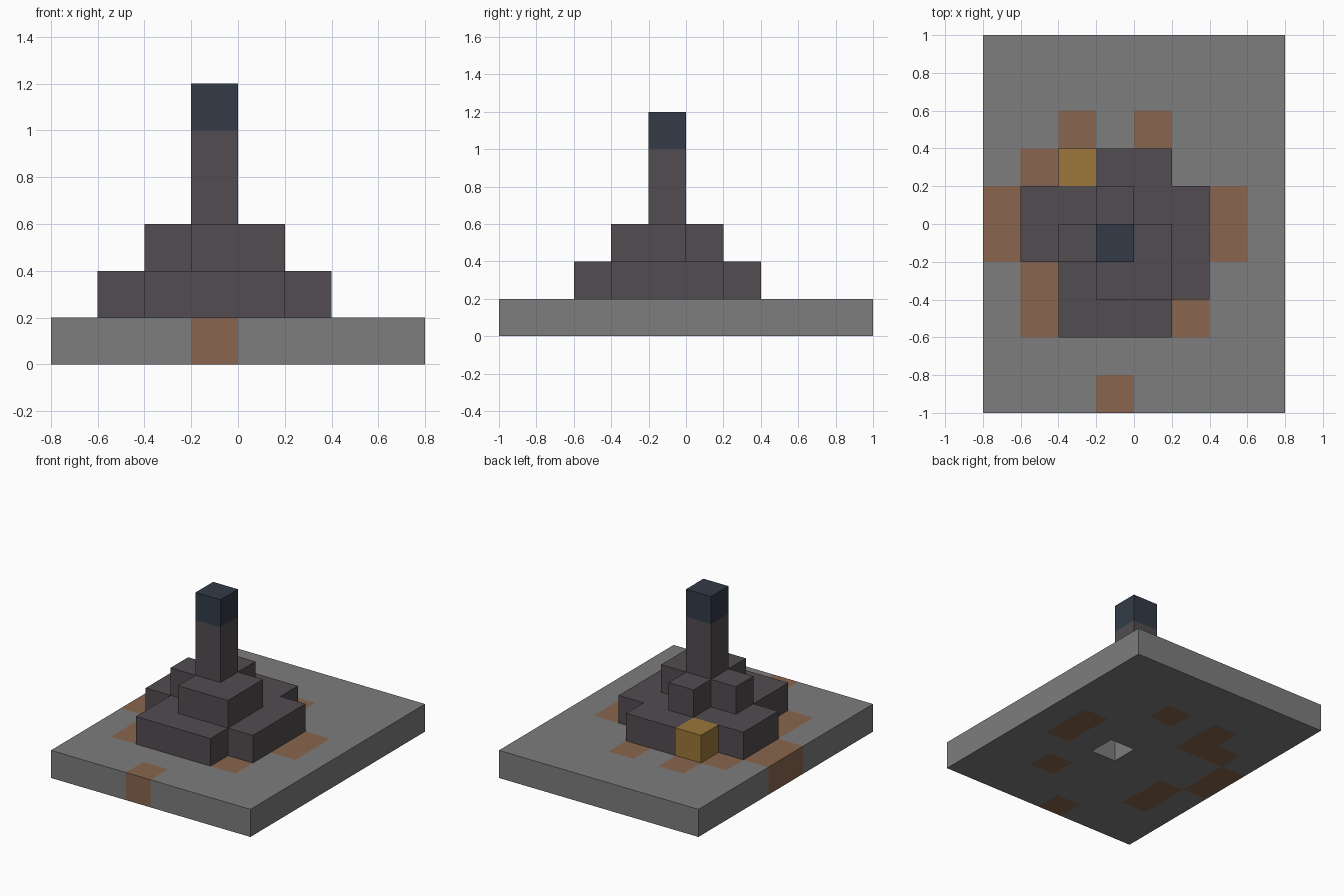
import bpy
import bmesh
from mathutils import Vector

CELL = 0.2

cube = bpy.data.objects.get("Cube")
if cube:
    bpy.data.objects.remove(cube, do_unlink=True)


def material(name, srgb):
    """Flat material from 0-255 display values."""
    linear = [((c / 255 + 0.055) / 1.055) ** 2.4 for c in srgb] + [1.0]
    mat = bpy.data.materials.new(name)
    mat.use_nodes = True
    mat.diffuse_color = linear
    bsdf = next(n for n in mat.node_tree.nodes if n.type == 'BSDF_PRINCIPLED')
    bsdf.inputs["Base Color"].default_value = linear
    bsdf.inputs["Roughness"].default_value = 0.9
    return mat


# Letters used in the floor plans
PALETTE = {
    "s": material("grey_stone", (126, 125, 125)),
    "d": material("brown_dirt", (136, 101, 77)),
    "k": material("dark_stone", (82, 76, 80)),
    "b": material("dark_blue", (50, 59, 71)),
    "g": material("gold", (156, 118, 57)),
}


def layer(name, plan, left, back, bottom, height=CELL):
    """Extrude a plan (rows from back to front, a dot is empty) into one shell."""
    cells = {(i, -j): c for j, row in enumerate(plan)
             for i, c in enumerate(row) if c != "."}
    letters = sorted(set(cells.values()))
    half = Vector((CELL, CELL, height)) / 2
    bm = bmesh.new()
    for (i, j), letter in cells.items():
        centre = Vector((left + (i + 0.5) * CELL, back + (j - 0.5) * CELL,
                         bottom + height / 2))
        for axis in range(3):
            for sign in (-1, 1):
                # Skip walls shared with a neighbouring cell
                step = [0, 0, 0]
                step[axis] = sign
                if axis < 2 and (i + step[0], j + step[1]) in cells:
                    continue
                corners = []
                for p, q in ((-1, -1), (1, -1), (1, 1), (-1, 1)):
                    offset = Vector(step)
                    offset[(axis + 1) % 3] = p * sign
                    offset[(axis + 2) % 3] = q
                    corners.append(bm.verts.new(centre + offset * half))
                bm.faces.new(corners).material_index = letters.index(letter)
    bmesh.ops.remove_doubles(bm, verts=bm.verts, dist=0.001)
    mesh = bpy.data.meshes.new(name)
    for letter in letters:
        mesh.materials.append(PALETTE[letter])
    bm.to_mesh(mesh)
    bm.free()
    bpy.context.collection.objects.link(bpy.data.objects.new(name, mesh))


# Ground slab with dirt patches and one open cell beneath the mound
ground = ["ssssssss",
          "ssssssss",
          "ssdsdsss",
          "sddsssss",
          "dsssssds",
          "dsss.sds",
          "sdssssss",
          "sdsssdss",
          "ssssssss",
          "sssdssss"]
layer("ground_slab", ground, -0.8, 1.0, 0)

# Lower terrace, with a gold block filling its back corner
lower = ["..kk.",
         "kkkkk",
         "kkkkk",
         ".kkkk",
         ".kkk."]
layer("lower_terrace", lower, -0.6, 0.4, 0.2)
layer("gold_block", ["g"], -0.4, 0.4, 0.2)

# Upper terrace
upper = [".k.",
         "kkk",
         ".kk"]
layer("upper_terrace", upper, -0.4, 0.2, 0.4)

# Tower and its cap
layer("tower", ["k"], -0.2, 0, 0.6, 0.4)
layer("tower_cap", ["b"], -0.2, 0, 1.0)
